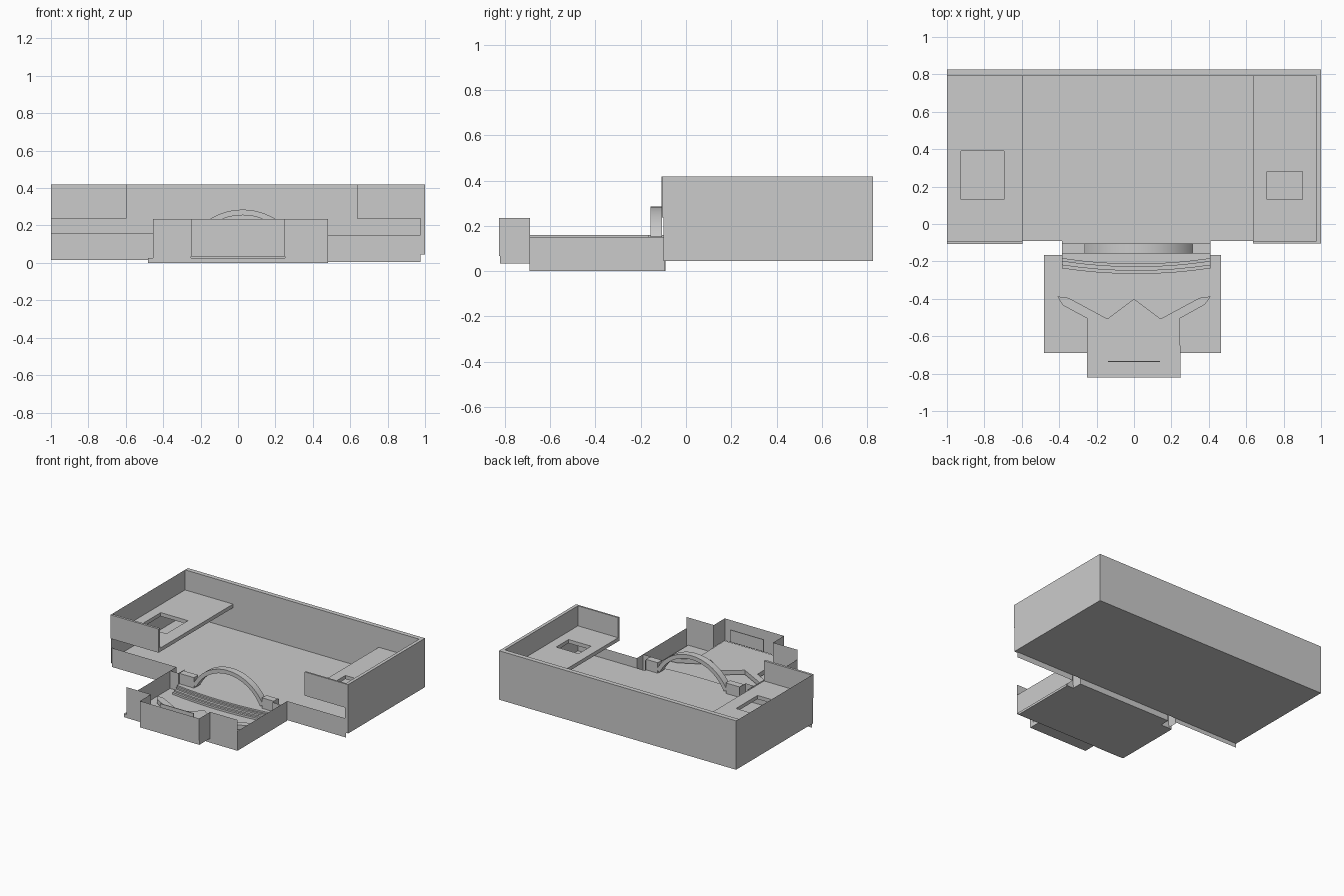
import bpy, bmesh, math

if "Cube" in bpy.data.objects:
    bpy.data.objects.remove(bpy.data.objects["Cube"])


def finish(name, bm):
    bmesh.ops.recalc_face_normals(bm, faces=bm.faces)
    me = bpy.data.meshes.new(name)
    bm.to_mesh(me)
    bm.free()
    ob = bpy.data.objects.new(name, me)
    bpy.context.collection.objects.link(ob)
    return ob


def prism(name, pts, depth):
    """Close a 3D outline into a face and extrude it by the depth vector."""
    bm = bmesh.new()
    f = bm.faces.new([bm.verts.new(p) for p in pts])
    r = bmesh.ops.extrude_face_region(bm, geom=[f], use_keep_orig=True)
    bmesh.ops.translate(bm, vec=depth,
                        verts=[v for v in r["geom"] if isinstance(v, bmesh.types.BMVert)])
    return finish(name, bm)


def slab(name, outline, z0, z1):
    return prism(name, [(x, y, z0) for x, y in outline], (0, 0, z1 - z0))


def box(name, x0, x1, y0, y1, z0, z1):
    return slab(name, [(x0, y0), (x1, y0), (x1, y1), (x0, y1)], z0, z1)


def sheet(name, path, z0, z1):
    """Thin upright wall following a plan path."""
    bm = bmesh.new()
    rows = [[bm.verts.new((x, y, z)) for x, y in path] for z in (z0, z1)]
    for i in range(len(path) - 1):
        bm.faces.new((rows[0][i], rows[0][i + 1], rows[1][i + 1], rows[1][i]))
    return finish(name, bm)


# Main hall: floor and tall walls
box("hall_floor", -1, 1, -0.09, 0.825, 0.045, 0.075)
box("hall_back_wall", -1, 1, 0.79, 0.825, 0.045, 0.418)
box("hall_right_wall", 0.975, 1, -0.10, 0.79, 0.045, 0.418)
sheet("hall_left_wall", [(-1, -0.10), (-1, 0.825)], 0.045, 0.418)
sheet("hall_front_wall_left", [(-1, -0.093), (-0.455, -0.093)], 0.015, 0.16)
sheet("hall_front_wall_right", [(0.48, -0.093), (0.975, -0.093)], 0.005, 0.15)

# Balconies with stairwell openings and front panels
for side, x0, x1, hole, y0 in (("left", -1, -0.595, (-0.925, -0.695, 0.13, 0.39), -0.108),
                               ("right", 0.635, 0.975, (0.71, 0.90, 0.13, 0.28), -0.103)):
    deck = box(side + "_balcony_deck", x0, x1, -0.09, 0.79, 0.237, 0.265)
    cutter = box(side + "_stairwell_cutter", *hole, 0.2, 0.3)
    cutter.hide_render = True
    cutter.hide_set(True)
    m = deck.modifiers.new("stairwell", "BOOLEAN")
    m.operation = "DIFFERENCE"
    m.solver = "EXACT"
    m.object = cutter
    box(side + "_balcony_panel", x0, 1 if x1 > 0 else x1, y0, -0.09, 0.237, 0.418)

# Lower front room: floor and walls
box("lower_floor", -0.48, 0.465, -0.69, -0.165, 0, 0.025)
sheet("lower_left_wall", [(-0.455, -0.093), (-0.455, -0.692)], 0.005, 0.16)
sheet("lower_right_wall", [(0.48, -0.093), (0.48, -0.692)], 0.0, 0.15)
sheet("lower_front_wall_left", [(-0.455, -0.692), (-0.25, -0.692)], 0.0, 0.235)
sheet("lower_front_wall_right", [(0.25, -0.692), (0.48, -0.692)], 0.0, 0.235)

# Corner recesses beside the arch
sheet("left_recess", [(-0.455, -0.168), (-0.385, -0.168), (-0.385, -0.093)], 0.0, 0.16)
sheet("right_recess", [(0.48, -0.168), (0.41, -0.168), (0.41, -0.093)], 0.0, 0.15)

# Raised platform reaching into the front bay
platform = [(-0.25, -0.822), (0.25, -0.822), (0.245, -0.505), (0.38, -0.43),
            (0.41, -0.387), (0.35, -0.395), (0.142, -0.507), (0, -0.40),
            (-0.142, -0.507), (-0.35, -0.395), (-0.41, -0.387), (-0.38, -0.435),
            (-0.25, -0.505)]
slab("platform", platform, 0.033, 0.066)
sheet("bay_walls", [(-0.25, -0.69), (-0.25, -0.825), (0.25, -0.825), (0.25, -0.69)],
      0.066, 0.235)
box("screen", -0.14, 0.14, -0.739, -0.733, 0.12, 0.212)

# Curved steps down from the hall
for i, (end, sag) in enumerate(((0.185, 0.03), (0.20, 0.03), (0.22, 0.03), (0.237, 0.03))):
    front = []
    for k in range(9):
        t = k / 4 - 1
        front.append((0.0125 + 0.3975 * t, -end - sag * (1 - t * t)))
    slab("step_%d" % (i + 1), front + [(0.41, -0.09), (-0.385, -0.09)],
         0.0, 0.075 - i * 0.0115)

# Arch and its side wings
cx, cz, r_out, r_in = 0.025, -0.046, 0.331, 0.301
a0 = math.asin(0.146 / r_out)
angles = [a0 + (math.pi - 2 * a0) * i / 24 for i in range(25)]
ring = [(cx + r_out * math.cos(a), -0.157, cz + r_out * math.sin(a)) for a in angles]
ring += [(cx + r_in * math.cos(a), -0.157, cz + r_in * math.sin(a)) for a in reversed(angles)]
arch = prism("arch", ring, (0, 0.052, 0))
bpy.context.view_layer.objects.active = arch
arch.select_set(True)
bpy.ops.object.shade_smooth_by_angle(angle=math.radians(30))
arch.select_set(False)
box("left_arch_wing", -0.385, -0.262, -0.157, -0.105, 0.07, 0.155)
box("right_arch_wing", 0.312, 0.41, -0.157, -0.105, 0.07, 0.155)
